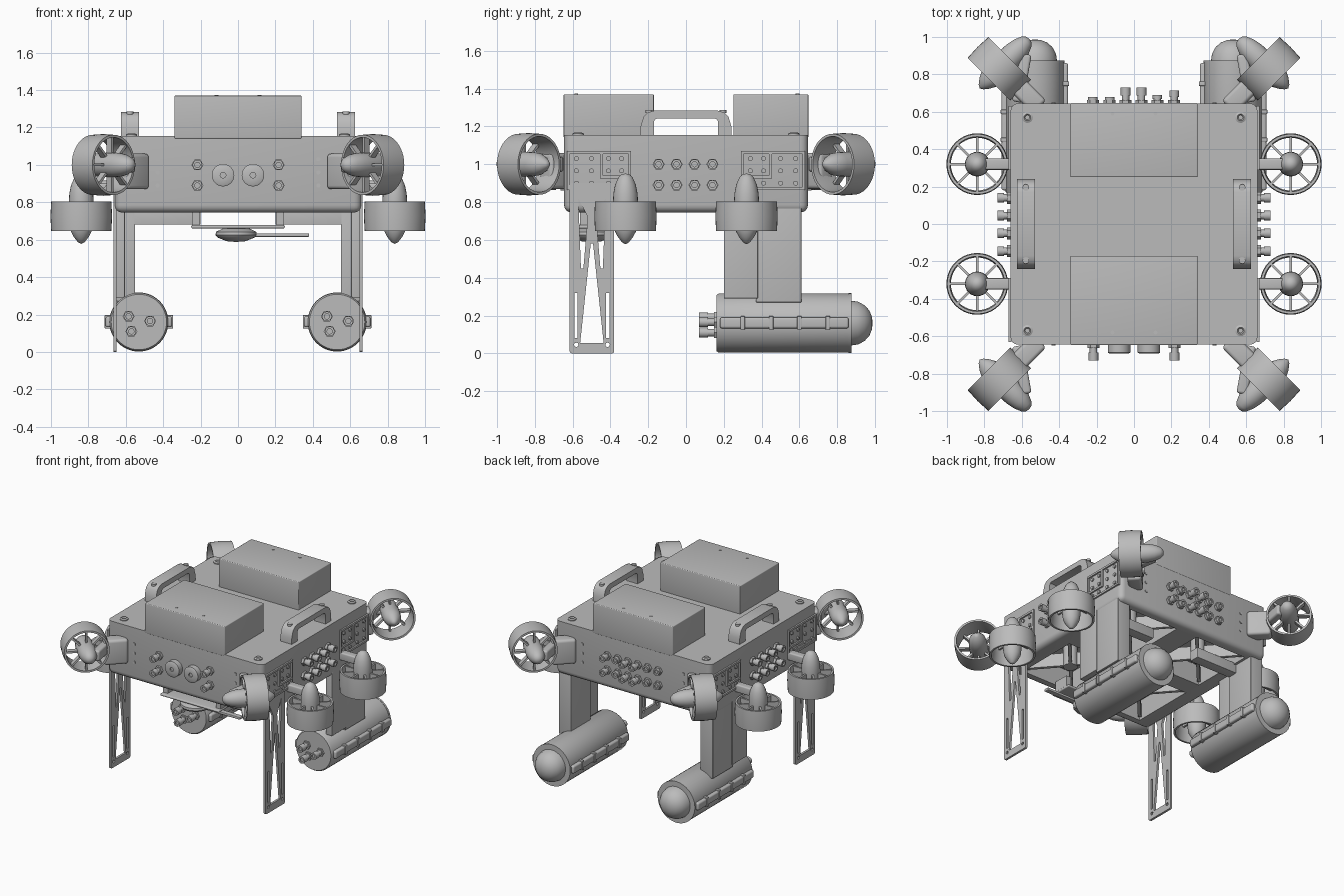
import bpy, bmesh
from math import pi, cos, sin, radians
from mathutils import Matrix, Vector

if "Cube" in bpy.data.objects:
    bpy.data.objects.remove(bpy.data.objects["Cube"])

grey = bpy.data.materials.new("plain_grey")
grey.use_nodes = True
grey.diffuse_color = (0.5, 0.5, 0.5, 1)
grey.node_tree.nodes["Principled BSDF"].inputs["Base Color"].default_value = (0.5, 0.5, 0.5, 1)
made = []


def finish(name, bm):
    bmesh.ops.recalc_face_normals(bm, faces=bm.faces)
    mesh = bpy.data.meshes.new(name)
    bm.to_mesh(mesh)
    bm.free()
    mesh.materials.append(grey)
    ob = bpy.data.objects.new(name, mesh)
    bpy.context.scene.collection.objects.link(ob)
    made.append(ob)
    return ob


def add_box(bm, lo, hi, mat=Matrix()):
    lo, hi = Vector(lo), Vector(hi)
    m = mat @ Matrix.Translation((lo + hi) / 2) @ Matrix.Diagonal((*(hi - lo), 1))
    return bmesh.ops.create_cube(bm, size=1, matrix=m)["verts"]


def box(name, lo, hi, bevel=0, rule=lambda e: True, mat=Matrix()):
    bm = bmesh.new()
    add_box(bm, lo, hi)
    if bevel:
        edges = [e for e in bm.edges if rule(e)]
        bmesh.ops.bevel(bm, geom=edges, offset=bevel, segments=4, profile=0.5, affect='EDGES')
    bm.transform(mat)
    return finish(name, bm)


def add_lathe(bm, profile, mat=Matrix(), n=32, closed=False):
    rings = []
    for r, h in profile:
        if r == 0:
            rings.append([bm.verts.new(mat @ Vector((0, 0, h)))] * n)
        else:
            rings.append([bm.verts.new(mat @ Vector((r * cos(2 * pi * i / n), r * sin(2 * pi * i / n), h)))
                          for i in range(n)])
    pairs = list(zip(rings, rings[1:])) + ([(rings[-1], rings[0])] if closed else [])
    for a, b in pairs:
        for i in range(n):
            j = (i + 1) % n
            quad = list(dict.fromkeys((a[i], a[j], b[j], b[i])))
            if len(quad) > 2:
                bm.faces.new(quad)


def lathe(name, profile, mat=Matrix(), n=32):
    bm = bmesh.new()
    add_lathe(bm, profile, mat, n)
    return finish(name, bm)


def aim(pos, direction):
    return Matrix.Translation(pos) @ Vector(direction).to_track_quat('Z', 'Y').to_matrix().to_4x4()


def disc(name, pos, direction, r, h, n=20):
    return lathe(name, [(0, 0), (r, 0), (r, h), (0, h)], aim(pos, direction), n)


def add_prism(bm, points, x0, x1):
    # outline in the y-z plane, extruded along x
    face = bm.faces.new([bm.verts.new((x0, y, z)) for y, z in points])
    out = bmesh.ops.extrude_face_region(bm, geom=[face])["geom"]
    bmesh.ops.translate(bm, vec=(x1 - x0, 0, 0), verts=[v for v in out if isinstance(v, bmesh.types.BMVert)])


def cut(ob, bm):
    # subtract a temporary cutter mesh
    cutter = finish("cutter", bm)
    cutter.hide_render = True
    mod = ob.modifiers.new("cut", 'BOOLEAN')
    mod.operation, mod.solver, mod.object = 'DIFFERENCE', 'EXACT', cutter
    bpy.context.view_layer.objects.active = ob
    bpy.ops.object.modifier_apply(modifier=mod.name)
    made.remove(cutter)
    bpy.data.objects.remove(cutter)


def connector(name, pos, d, length):
    # hex nut, narrow body and cap
    lathe(name + "_nut", [(0, -.01), (.032, -.01), (.032, .018), (0, .018)], aim(pos, d), 6)
    lathe(name, [(.02, 0), (.02, length * .5), (.026, length * .5), (.026, length), (.014, length),
                 (.014, length - .01), (0, length - .01)], aim(pos, d), 16)


def thruster(name, pos, d):
    m = aim(pos, d)
    bm = bmesh.new()
    add_lathe(bm, [(.161, -.078), (.165, 0), (.161, .078), (.147, .078), (.141, 0), (.147, -.078)], m, 40, True)
    finish(name + "_duct", bm)
    lathe(name + "_motor", [(0, -.148), (.018, -.138), (.04, -.11), (.058, -.075), (.064, -.03), (.066, .075),
                            (.064, .12), (.055, .165), (.038, .205), (.02, .222), (0, .226)], m, 24)
    bm = bmesh.new()
    for k in range(8):
        add_box(bm, (.055, -.007, .03), (.146, .007, .07), m @ Matrix.Rotation(k * pi / 4, 4, 'Z'))
    finish(name + "_spokes", bm)


# Main hull: rounded underside, four pockets with cross braces
hull = box("hull", (-.66, -.645, .745), (.66, .645, 1.155), .04,
           lambda e: max(v.co.z for v in e.verts) < .8 or abs(e.verts[0].co.z - e.verts[1].co.z) > .1)
pockets, braces = bmesh.new(), bmesh.new()
for sx in (-1, 1):
    for sy in (-1, 1):
        c = Matrix.Translation((sx * .31, sy * .32, 0))
        add_box(pockets, (-.22, -.25, .6), (.22, .25, .9), c)
        for a in (-1, 1):
            add_box(braces, (-.315, -.012, .76), (.315, .012, .86), c @ Matrix.Rotation(a * .85, 4, 'Z'))
        add_lathe(braces, [(0, .75), (.05, .75), (.05, .9), (0, .9)], c, 20)
cut(hull, pockets)
finish("pocket_braces", braces)

# Equipment boxes on the lid
for label, y0, y1 in (("front", -.647, -.17), ("rear", .25, .647)):
    box(label + "_equipment_box", (-.34, y0, 1.14), (.34, y1, 1.37), .006)
    for x in (-.115, .115):
        disc(label + "_box_screw", (x, .59 if y0 > 0 else -.58, 1.368), (0, 0, 1), .01, .005, 12)

for side, s in (("left", 1), ("right", -1)):
    # Carry handle with a rounded arch outline
    arch = [(-.24, 1.15), (-.24, 1.2), (-.225, 1.25), (-.205, 1.272), (-.17, 1.283)]
    inner = [(-.17, 1.15), (-.17, 1.225), (-.162, 1.238), (-.15, 1.243)]
    mirror = lambda pts: [(-y, z) for y, z in reversed(pts)]
    bm = bmesh.new()
    add_prism(bm, arch + mirror(arch) + inner[::-1][::-1] and arch + mirror(arch) + mirror(inner)[::-1] + inner[::-1],
              s * .53, s * .625)
    finish(side + "_handle", bm)
    for y in (-.195, .195):
        disc(side + "_handle_bolt", (s * .578, y, 1.27), (0, 0, 1), .018, .016, 12)

    # Slotted front leg plate
    leg = box(side + "_front_leg", (s * .6575 - .0085, -.615, 0), (s * .6575 + .0085, -.38, .9), .012,
              lambda e: abs(e.verts[0].co.x - e.verts[1].co.x) > .005)
    bm = bmesh.new()
    mid = -.4975
    holes = [[(mid - .062, .055), (mid + .062, .055), (mid + .006, .58), (mid - .006, .58)]]
    for t in (-1, 1):
        holes.append([(mid + t * a, z) for a, z in ((.075, .08), (.093, .08), (.093, .32), (.075, .32))])
        holes.append([(mid + t * a, z) for a, z in ((.045, .45), (.058, .45), (.072, .82), (.022, .72))])
        holes.append([(mid + t * .083 + .012 * cos(k * pi / 4), .045 + .012 * sin(k * pi / 4)) for k in range(8)])
    for h in holes:
        add_prism(bm, h, s * .62, s * .7)
    cut(leg, bm)

    # Rear pylon and cross beam
    xs = lambda a, b: (min(s * a, s * b), max(s * a, s * b))
    for part, (a, b), y0, y1, z0, z1 in (("pylon", xs(.55, .655), .37, .61, .27, .8),
                                         ("pylon_web", xs(.605, .66), .2, .38, .29, .8),
                                         ("cross_beam", xs(.2, .6), .37, .45, .68, .76)):
        box(side + "_" + part, (a, y0, z0), (b, y1, z1), .004)

    # Float tank with side flanges, end collar, dome and plugs
    tank = aim((s * .53, .16, .16), (0, 1, 0))
    lathe(side + "_float_tank", [(0, 0), (.148, 0), (.156, .012), (.156, .7), (.158, .7), (.158, .715),
                                 (.118, .715), (.113, .75), (.094, .785), (.066, .81), (.034, .823), (0, .827)],
          tank, 48)
    box(side + "_float_flange", (s * .53 - .178, .18, .132), (s * .53 + .178, .86, .19), .012)
    for y in (.3, .45, .6, .75):
        box(side + "_float_clamp", (s * .53 - .183, y - .012, .125), (s * .53 + .183, y + .012, .197), .004)
    for x, z in ((-.055, .19), (-.04, .11), (.06, .165)):
        connector(side + "_float_plug", (s * .53 + x, .165, z), (0, -1, 0), .095)

    # Side connectors
    for y in (-.145, -.05, .045, .14):
        for z in (.89, 1.0):
            connector(side + "_connector", (s * .66, y, z), (s, 0, 0), .07)

    for end, t in (("front", -1), ("rear", 1)):
        n = end + "_" + side
        # Vertical and diagonal thrusters with their mounts
        thruster(n + "_vertical_thruster", (s * .838, t * .32, .725), (0, 0, 1))
        box(n + "_vertical_arm", (min(s * .65, s * .82), t * .32 - .03, .84), (max(s * .65, s * .82), t * .32 + .03, .9), .01)
        thruster(n + "_diagonal_thruster", (s * .72, t * .83, 1.0), (-s, t, 0))
        turn = Matrix.Translation((s * .565, t * .685, .965)) @ Matrix.Rotation(s * t * pi / 4, 4, 'Z')
        box(n + "_corner_mount", (-.085, -.05, -.095), (.085, .05, .095), .02, mat=turn)
        arm = Matrix.Translation((s * .6, t * .78, 1.0)) @ Matrix.Rotation(s * t * radians(100), 4, 'Z')
        box(n + "_corner_arm", (-.13, -.03, -.04), (.13, .03, .04), .015, mat=arm)
        # Drilled side plate: raised frame and bolts
        x0, x1 = xs(.655, .672)
        bm = bmesh.new()
        for y0, y1, z0, z1 in ((.29, .63, 1.055, 1.07), (.29, .63, .865, .88), (.29, .305, .865, 1.07),
                               (.615, .63, .865, 1.07), (.44, .455, .93, 1.06), (.305, .455, .925, .94)):
            add_box(bm, (x0, min(t * y0, t * y1), z0), (x1, max(t * y0, t * y1), z1))
        finish(n + "_side_plate", bm)
        for y in (.34, .41, .5, .58):
            for z in (.9, .965, 1.03):
                disc(n + "_side_bolt", (s * .658, t * y, z), (s, 0, 0), .013, .012, 10)
        # Lid screws and end face bolts
        lathe(n + "_lid_screw", [(.03, 0), (.03, .012), (.018, .018), (.012, .01), (0, .01)],
              aim((s * .57, t * .57, 1.15), (0, 0, 1)), 16)
        for z in (.89, .96, 1.03):
            disc(n + "_end_bolt", (s * .43, t * .642, z), (0, t, 0), .011, .008, 10)

    # Front connectors and round ports
    for z in (.89, 1.0):
        connector(side + "_front_connector", (s * .217, -.645, z), (0, -1, 0), .085)
    lathe(side + "_front_port", [(0, 0), (.06, 0), (.06, .045), (.052, .05), (.015, .05), (.015, .04), (0, .04)],
          aim((s * .08, -.642, .945), (0, -1, 0)), 32)

# Rear connectors, two rows
for x, length in ((-.22, .035), (-.13, .035), (-.045, .085), (.04, .085), (.125, .045), (.215, .07)):
    for z in (.89, 1.0):
        connector("rear_connector", (x, .645, z), (0, 1, 0), length)

# Scanner under the nose
box("scanner_plate", (-.25, -.59, .66), (.25, -.41, .678), .008)
for x in (-.225, .225):
    box("scanner_post", (x - .02, -.56, .67), (x + .02, -.44, .76))
lathe("scanner_head", [(0, .588), (.05, .592), (.1, .612), (.11, .625), (.108, .642), (.06, .665), (0, .665)],
      Matrix.Translation((-.01, -.5, 0)))
box("scanner_bar", (.06, -.52, .615), (.38, -.48, .634), .005)

# Smooth curved surfaces, keep hard edges
bpy.ops.object.select_all(action='DESELECT')
for ob in made:
    ob.select_set(True)
bpy.context.view_layer.objects.active = made[0]
bpy.ops.object.shade_smooth_by_angle(angle=radians(35))
